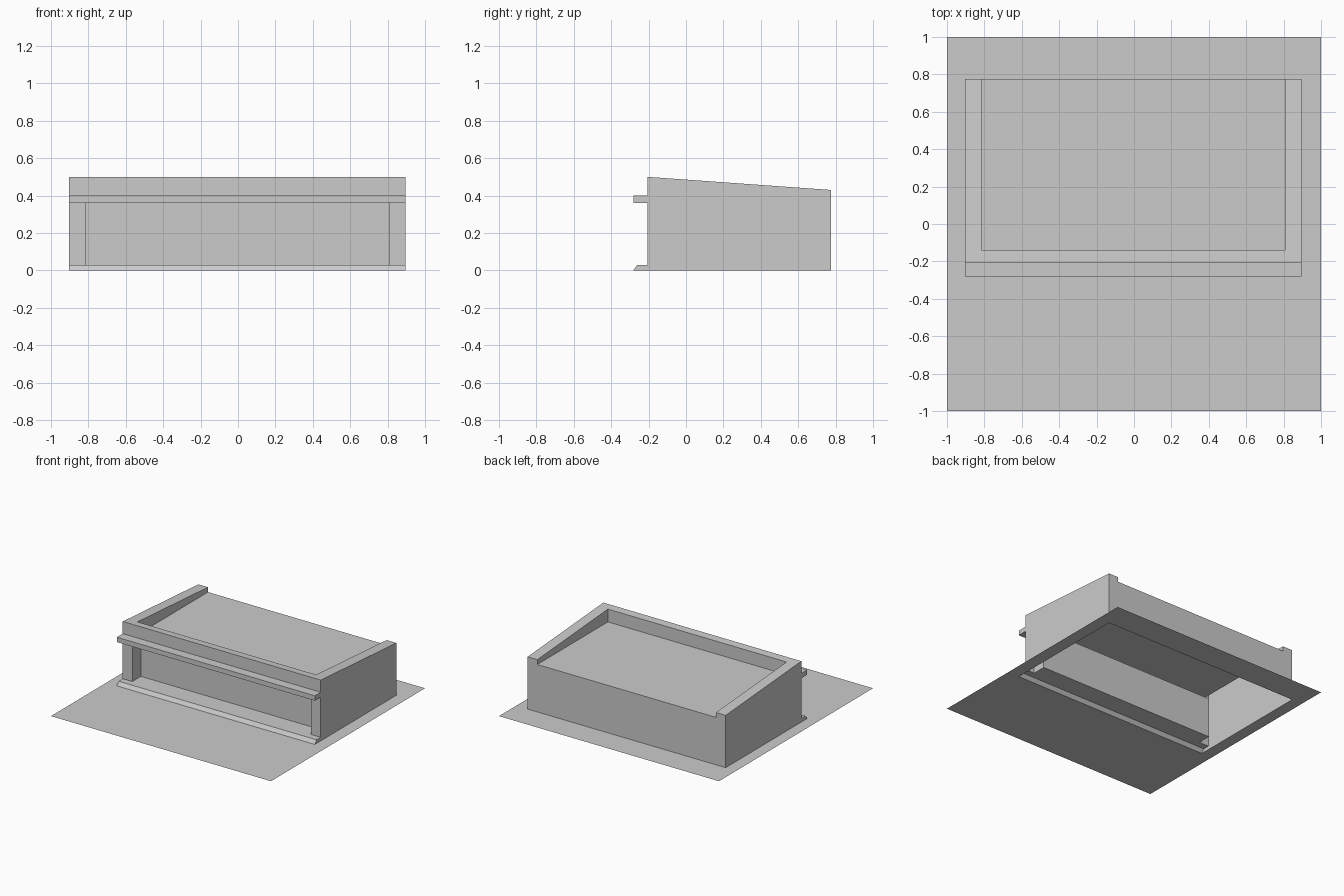
import bpy
from mathutils import Vector

cube = bpy.data.objects.get("Cube")
if cube:
    bpy.data.objects.remove(cube, do_unlink=True)

grey = bpy.data.materials.new("plain_grey")
grey.use_nodes = True
colour = (0.6, 0.6, 0.6, 1)
grey.diffuse_color = colour
grey.node_tree.nodes["Principled BSDF"].inputs["Base Color"].default_value = colour

# Main dimensions: the building sits slightly off the middle of the plot
MID = -0.004
OUT, INN = 0.9, 0.812              # half widths outside and between the side walls
FRONT, BACK, LEDGE = -0.206, 0.776, -0.282
PARAPET, RECESS = -0.14, -0.095    # inner parapet face, recessed panel
TOP, BACK_TOP, ROOF = 0.5, 0.43, 0.39
SILL, HEAD, CORNICE = 0.03, 0.36, 0.4


def slope(y):
    """Height of the sloping parapet top at depth y."""
    return TOP + (BACK_TOP - TOP) * (y - FRONT) / (BACK - FRONT)


def part(name, faces):
    """Build an object from (points, facing direction) pairs."""
    verts, polys = [], []
    for points, facing in faces:
        points = [Vector(p) for p in points]
        normal = (points[1] - points[0]).cross(points[2] - points[0])
        if normal.dot(Vector(facing)) < 0:
            points.reverse()
        polys.append(range(len(verts), len(verts) + len(points)))
        verts += points
    mesh = bpy.data.meshes.new(name)
    mesh.from_pydata(verts, [], polys)
    mesh.materials.append(grey)
    obj = bpy.data.objects.new(name, mesh)
    bpy.context.collection.objects.link(obj)
    return obj


def sweep(profile, x0, x1, facings):
    """Sheet running along x for each segment of a (y, z) profile."""
    return [([(MID + x0, *a), (MID + x1, *a), (MID + x1, *b), (MID + x0, *b)], f)
            for a, b, f in zip(profile, profile[1:], facings)]


def cap(profile, x, side):
    """Flat (y, z) polygon at one x."""
    return [([(MID + x, *p) for p in profile], (side, 0, 0))]


UP, DOWN, FWD, REAR = (0, 0, 1), (0, 0, -1), (0, -1, 0), (0, 1, 0)

# Ground sheet, open under the building
x0, x1 = MID - OUT, MID + OUT


def ground(xa, xb, ya, yb):
    return ([(xa, ya, 0), (xb, ya, 0), (xb, yb, 0), (xa, yb, 0)], UP)


part("ground", [ground(-1, 1, -1, LEDGE), ground(-1, 1, BACK, 1),
                ground(-1, x0, LEDGE, BACK), ground(x1, 1, LEDGE, BACK)])

# Sill with a bevelled front
sill = [(LEDGE, 0), (LEDGE + 0.022, SILL), (FRONT, SILL)]
part("sill", sweep(sill, -OUT, OUT, [FWD, UP])
     + cap(sill + [(FRONT, 0)], -OUT, -1) + cap(sill + [(FRONT, 0)], OUT, 1))

# Recessed front panel with its floor and ceiling
recess = [(FRONT, SILL), (RECESS, SILL), (RECESS, HEAD), (FRONT, HEAD)]
part("front_recess", sweep(recess, -INN, INN, [UP, FWD, DOWN])
     + cap(recess, -INN, 1) + cap(recess, INN, -1))

# Cornice and the parapet front above it
cornice = [(FRONT, HEAD), (LEDGE, HEAD), (LEDGE, CORNICE), (FRONT, CORNICE)]
part("cornice", sweep(cornice, -OUT, OUT, [DOWN, FWD, UP])
     + cap(cornice, -OUT, -1) + cap(cornice, OUT, 1))
inner_top = (PARAPET, slope(PARAPET))
part("front_parapet", sweep([(FRONT, CORNICE), (FRONT, TOP), inner_top], -OUT, OUT, [FWD, UP])
     + sweep([inner_top, (PARAPET, ROOF)], -INN, INN, [REAR]))

# Flat roof and back wall
part("roof", sweep([(PARAPET, ROOF), (BACK, ROOF)], -INN, INN, [UP]))
part("back_wall", sweep([(BACK, ROOF), (BACK, 0)], -OUT, OUT, [REAR]))

# Side walls with front piers and sloping parapets
for name, s in (("left", 1), ("right", -1)):
    outer = [(FRONT, 0), (BACK, 0), (BACK, BACK_TOP), (FRONT, TOP)]
    inner = [(PARAPET, ROOF), (BACK, ROOF), (BACK, BACK_TOP), inner_top]
    part(name + "_wall", cap(outer, s * OUT, s) + cap(inner, s * INN, -s)
         + sweep([inner_top, (BACK, BACK_TOP), (BACK, ROOF)], s * INN, s * OUT, [UP, REAR])
         + sweep([(FRONT, SILL), (FRONT, HEAD)], s * INN, s * OUT, [FWD]))
